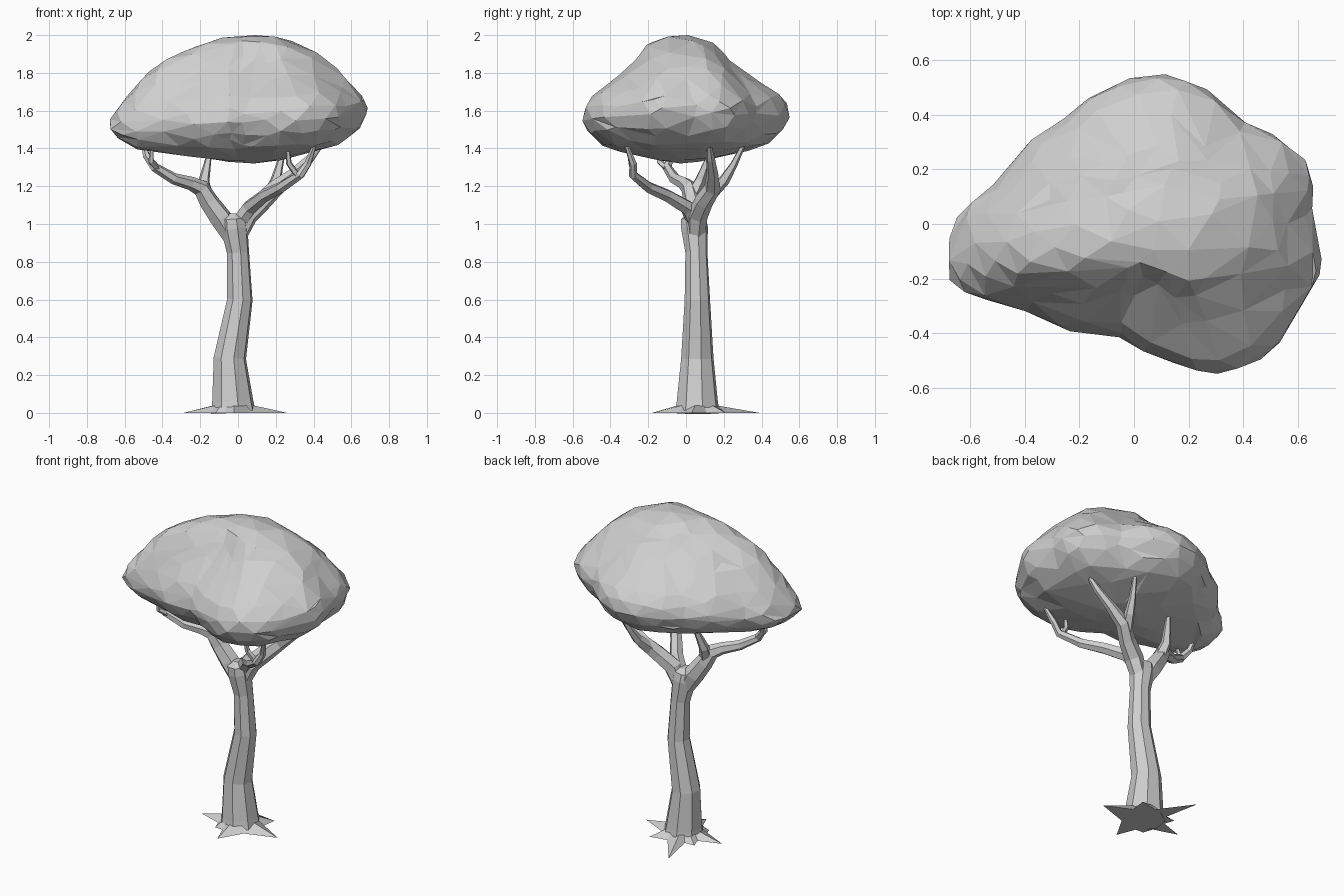
import bpy, bmesh, math, random
from mathutils import Vector

random.seed(4)
cube = bpy.data.objects.get("Cube")
if cube:
    bpy.data.objects.remove(cube, do_unlink=True)

grey = bpy.data.materials.new("plain grey")
grey.use_nodes = True
grey.diffuse_color = (0.62, 0.62, 0.62, 1)
grey.node_tree.nodes["Principled BSDF"].inputs["Base Color"].default_value = (0.62, 0.62, 0.62, 1)


def finish(bm, name):
    bmesh.ops.recalc_face_normals(bm, faces=bm.faces)
    mesh = bpy.data.meshes.new(name)
    bm.to_mesh(mesh)
    bm.free()
    mesh.materials.append(grey)
    obj = bpy.data.objects.new(name, mesh)
    bpy.context.collection.objects.link(obj)
    return obj


def tube(name, path, sides=6):
    """Tapered faceted limb along points of (x, y, z, radius)."""
    bm = bmesh.new()
    pts = [Vector(p[:3]) for p in path]
    rings = []
    for i, p in enumerate(path):
        tangent = pts[min(i + 1, len(pts) - 1)] - pts[max(i - 1, 0)]
        turn = Vector((0, 0, 1)).rotation_difference(tangent)
        ring = []
        for k in range(sides):
            a = math.tau * (k + 0.3) / sides
            ring.append(bm.verts.new(pts[i] + turn @ Vector((math.cos(a), math.sin(a), 0)) * p[3]))
        rings.append(ring)
    for low, high in zip(rings, rings[1:]):
        for k in range(sides):
            j = (k + 1) % sides
            bm.faces.new((low[k], low[j], high[j], high[k]))
    bm.faces.new(rings[0])
    bm.faces.new(rings[-1])
    return finish(bm, name)


def interpolate(table, x):
    """Piecewise linear lookup in rows that start with the key."""
    for a, b in zip(table, table[1:]):
        if x <= b[0]:
            f = (x - a[0]) / max(b[0] - a[0], 1e-6)
            return [u + (v - u) * f for u, v in zip(a[1:], b[1:])]
    return list(table[-1][1:])


# Trunk
tube("trunk", [(-.025, .06, 0, .122), (-.028, .06, .06, .112), (-.043, .06, .29, .088),
               (.01, .06, .6, .069), (0, .055, .85, .06), (-.02, .045, .98, .073),
               (-.025, .04, 1.03, .068), (-.025, .04, 1.055, .03)], 8)

# Main limbs
tube("right_limb", [(-.015, .05, .9, .045), (-.09, .045, 1.03, .06), (-.155, .035, 1.12, .052),
                    (-.195, .02, 1.19, .046), (-.25, -.01, 1.215, .036), (-.34, -.06, 1.24, .03),
                    (-.44, -.1, 1.3, .025), (-.485, -.08, 1.36, .02), (-.5, -.05, 1.43, .012)])
tube("left_limb", [(-.015, .05, .9, .045), (.05, .06, 1.045, .056), (.13, .095, 1.12, .05),
                   (.2, .14, 1.19, .045), (.3, .14, 1.27, .031), (.38, .13, 1.345, .024),
                   (.45, .12, 1.43, .012)])
tube("front_limb", [(0, .05, 1.0, .045), (.06, .01, 1.085, .042), (.14, -.1, 1.15, .035),
                    (.23, -.2, 1.195, .03), (.33, -.28, 1.26, .024), (.37, -.28, 1.32, .02),
                    (.41, -.32, 1.43, .01)])

# Smaller branches
tube("left_rear_branch", [(.16, .12, 1.15, .038), (.2, .2, 1.23, .031), (.22, .25, 1.31, .021),
                          (.25, .31, 1.43, .011)], 5)
tube("right_rear_twig", [(-.17, .04, 1.16, .04), (-.18, .075, 1.23, .031),
                         (-.15, .13, 1.38, .013)], 5)
tube("right_front_twig", [(-.41, -.08, 1.275, .018), (-.46, -.14, 1.33, .016),
                          (-.455, -.16, 1.42, .009)], 5)
tube("front_outer_twig", [(.32, -.27, 1.25, .018), (.27, -.29, 1.32, .016),
                          (.26, -.31, 1.42, .009)], 5)

# Spiky roots spread flat on the ground
tips = [(.26, .03), (.11, .21), (-.15, .39), (-.17, .16), (-.29, .05), (-.12, -.06), (-.02, -.18)]
center = Vector((-.025, .06))
polar = sorted((math.atan2(y - center.y, x - center.x), math.hypot(x - center.x, y - center.y))
               for x, y in tips)
bm = bmesh.new()
outer, inner = [], []
for i, (a, r) in enumerate(polar):
    following = polar[(i + 1) % len(polar)][0] + (math.tau if i + 1 == len(polar) else 0)
    for angle, radius in ((a, r), ((a + following) / 2, .13)):
        way = Vector((math.cos(angle), math.sin(angle)))
        outer.append(bm.verts.new((*(center + way * radius), 0)))
        inner.append(bm.verts.new((*(center + way * .104), .04)))
for k in range(len(outer)):
    j = (k + 1) % len(outer)
    bm.faces.new((outer[k], outer[j], inner[j], inner[k]))
bm.faces.new(outer)
bm.faces.new(inner)
finish(bm, "roots")

# Canopy: a ball reshaped by a ground outline and a side profile
outline = [(-.685, -.1), (-.675, -.2), (-.635, -.25), (-.4, -.31), (-.14, -.4), (-.05, -.41), (.13, -.5),
           (.23, -.54), (.35, -.545), (.46, -.5), (.535, -.44), (.585, -.34), (.685, -.17), (.655, .02),
           (.655, .15), (.625, .24), (.4, .37), (.22, .515), (.1, .55), (-.13, .485), (-.25, .385),
           (-.41, .275), (-.515, .13), (-.635, .05)]
hub = Vector((.06, -.03))
reach = sorted((math.atan2(y - hub.y, x - hub.x), math.hypot(x - hub.x, y - hub.y)) for x, y in outline)
reach = ([(reach[-1][0] - math.tau, reach[-1][1])] + reach + [(reach[0][0] + math.tau, reach[0][1])])
# elevation in quarter turns, share of the outline, height
profile = [(-1, 0, 1.322), (-.8, .22, 1.335), (-.6, .52, 1.37), (-.42, .8, 1.415), (-.25, .94, 1.48),
           (-.08, 1, 1.55), (.05, .99, 1.61), (.2, .89, 1.69), (.36, .73, 1.79), (.52, .57, 1.88),
           (.68, .39, 1.95), (.84, .2, 1.99), (1, 0, 2.0)]
bm = bmesh.new()
bmesh.ops.create_icosphere(bm, subdivisions=4, radius=1)
for v in bm.verts:
    angle = math.atan2(v.co.y, v.co.x)
    level = math.asin(max(-1, min(1, v.co.z))) / (math.pi / 2)
    share, z = interpolate(profile, level)
    radius = interpolate(reach, angle)[0]
    # the crown is a ridge along the length, and the front underside is hollowed
    pinch = max(0, 1 - abs(z - 1.87) / .2)
    share *= 1 + pinch * (.09 - .38 * math.sin(angle - .15) ** 2)
    hollow = max(0, 1 - abs(angle + 1.75) / .4) * max(0, 1 - abs(z - 1.45) / .09)
    share *= 1 - .08 * hollow
    x = hub.x + math.cos(angle) * share * radius + .03 * max(level, 0)
    y = hub.y + math.sin(angle) * share * radius
    wobble = Vector([random.uniform(-.004, .004) for _ in range(3)])
    lean = (.065 * x + .03 * y) * share * (1 - abs(level))
    v.co = Vector((x, y, z + lean)) + wobble
canopy = finish(bm, "canopy")
facets = canopy.modifiers.new("irregular facets", 'DECIMATE')
facets.ratio = 0.35
